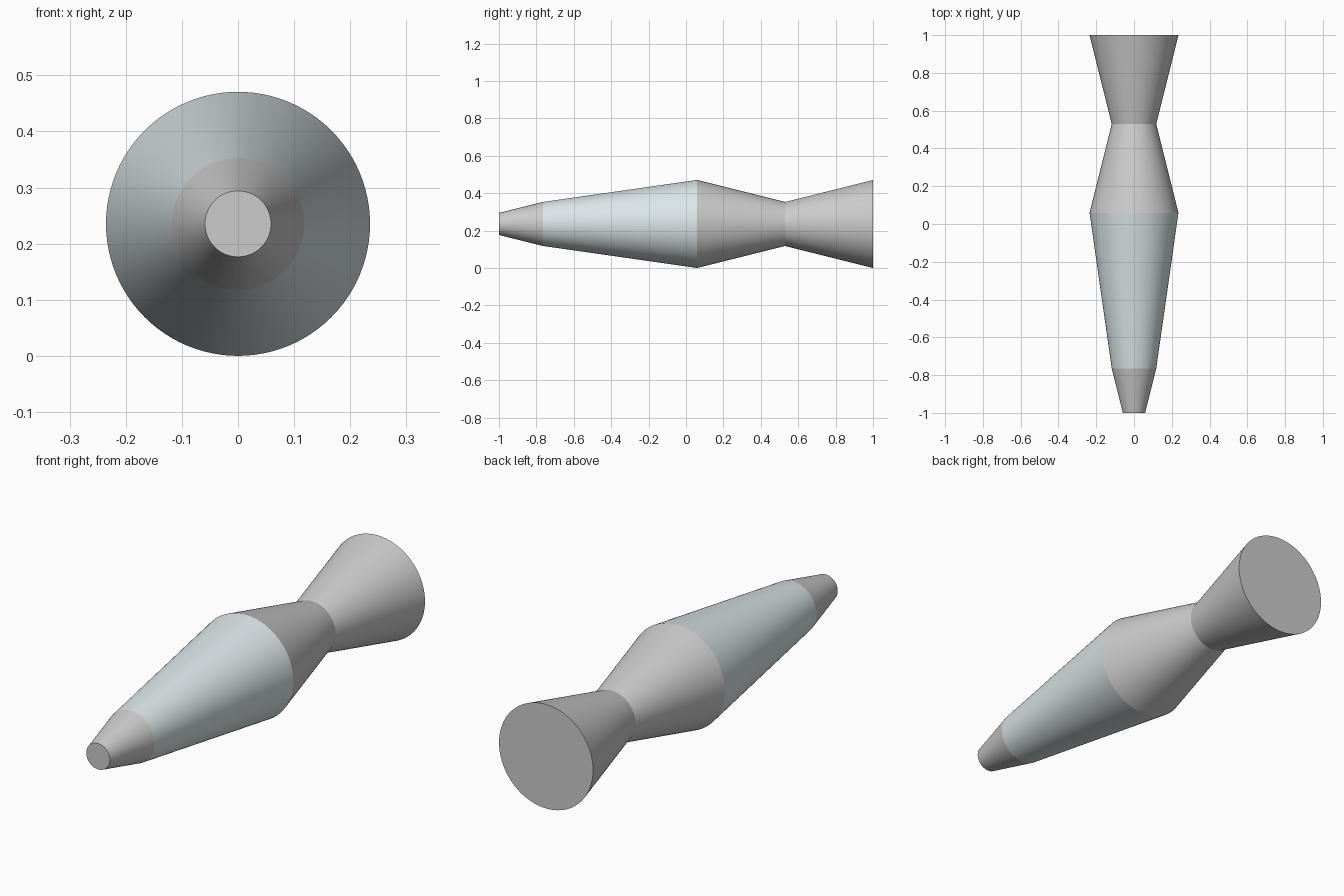
import bpy, math

if "Cube" in bpy.data.objects:
    bpy.data.objects.remove(bpy.data.objects["Cube"])

U = 2 / 34          # modelling unit: whole length is 34 units
AXIS_Z = 4 * U      # the widest radius rests on the ground

pale = bpy.data.materials.new("pale_blue_grey")
pale.diffuse_color = (0.71, 0.79, 0.81, 1)
pale.use_nodes = True
pale.node_tree.nodes["Principled BSDF"].inputs["Base Color"].default_value = pale.diffuse_color


def frustum(name, start, length, r_front, r_back, material=None):
    """Capped cone section lying along y, front end at `start` units."""
    bpy.ops.mesh.primitive_cone_add(
        vertices=96, radius1=r_front * U, radius2=r_back * U, depth=length * U,
        location=(0, -1 + (start + length / 2) * U, AXIS_Z),
        rotation=(-math.pi / 2, 0, 0))
    obj = bpy.context.object
    obj.name = name
    if material:
        obj.data.materials.append(material)
    bpy.ops.object.shade_smooth_by_angle(angle=math.radians(30))
    return obj


# Sections from front tip to rear flare
frustum("front_tip", 0, 4, 1, 2)
frustum("tapered_body", 4, 14, 2, 4, pale)
frustum("rear_taper", 18, 8, 4, 2)
frustum("rear_flare", 26, 8, 2, 4)
